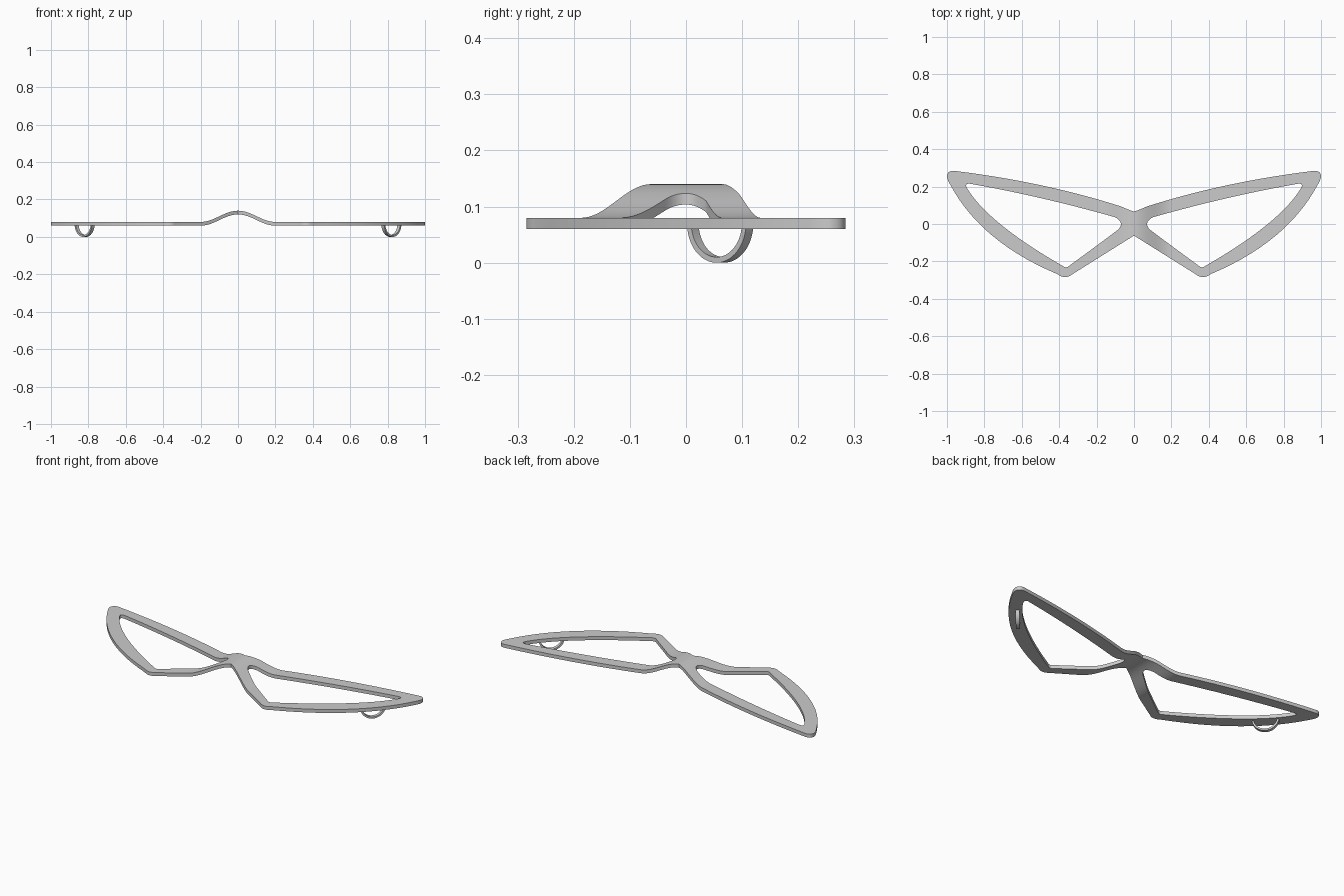
import bpy, bmesh, math
from mathutils import Vector

if "Cube" in bpy.data.objects:
    bpy.data.objects.remove(bpy.data.objects["Cube"])


def chain(pts, n=14):
    """Sample a chain of quadratic curves: point, control, point, control, point..."""
    out = [Vector(pts[0])]
    for i in range(0, len(pts) - 2, 2):
        a, c, b = (Vector(p) for p in pts[i:i + 3])
        for k in range(1, n + 1):
            t = k / n
            out.append(a * (1 - t) ** 2 + c * 2 * t * (1 - t) + b * t * t)
    return out


def finish(name, bm):
    bmesh.ops.recalc_face_normals(bm, faces=bm.faces)
    me = bpy.data.meshes.new(name)
    bm.to_mesh(me)
    bm.free()
    ob = bpy.data.objects.new(name, me)
    bpy.context.collection.objects.link(ob)
    mirror = ob.modifiers.new("Mirror", 'MIRROR')
    mirror.merge_threshold = 0.0005
    bpy.ops.object.select_all(action='DESELECT')
    ob.select_set(True)
    bpy.context.view_layer.objects.active = ob
    bpy.ops.object.modifier_apply(modifier="Mirror")
    bpy.ops.object.shade_smooth_by_angle(angle=math.radians(30))
    return ob


# Right half of the frame outline and its wing-shaped opening
outer = chain([(0, .066), (.035, .078), (.07, .094), (.48, .225), (.96, .284),
               (.995, .288), (1, .258), (1, .24), (.985, .215), (.822, -.095),
               (.41, -.268), (.385, -.284), (.37, -.284), (.35, -.284),
               (.335, -.272), (.168, -.167), (0, -.062)])
inner = chain([(.07, 0), (.07, .018), (.10, .036), (.495, .148), (.87, .214),
               (.91, .222), (.892, .19), (.778, .003), (.375, -.228),
               (.362, -.236), (.35, -.226), (.222, -.133), (.095, -.038),
               (.07, -.02), (.07, 0)])[:-1]

# Frame plate: filled outline, sliced across the bridge, thickened, then arched
bm = bmesh.new()
for loop in (outer, inner):
    vs = [bm.verts.new((p.x, p.y, .08)) for p in loop]
    for i, v in enumerate(vs):
        bm.edges.new((v, vs[(i + 1) % len(vs)]))
bmesh.ops.triangle_fill(bm, use_beauty=True, edges=bm.edges[:])
for k in range(1, 22):
    bmesh.ops.bisect_plane(bm, geom=bm.verts[:] + bm.edges[:] + bm.faces[:], dist=1e-5,
                           plane_co=(k * .01, 0, 0), plane_no=(1, 0, 0))
ext = bmesh.ops.extrude_face_region(bm, geom=bm.faces[:], use_keep_orig=True)
bmesh.ops.translate(bm, vec=(0, 0, -.02),
                    verts=[g for g in ext["geom"] if isinstance(g, bmesh.types.BMVert)])
seam = [f for f in bm.faces if all(abs(v.co.x) < 1e-5 for v in f.verts)]
bmesh.ops.delete(bm, geom=seam, context='FACES')
for v in bm.verts:
    if v.co.x < .2:
        v.co.z += .03 * (1 + math.cos(math.pi * v.co.x / .2))
finish("mask_frame", bm)

# Strap loops: flat half rings under the outer edges, along the band direction
bm = bmesh.new()
along, across = Vector((.66, .75, 0)), Vector((.75, -.66, 0))
centre, up = Vector((.82, .061, .07)), Vector((0, 0, 1))
rows = []
for k in range(33):
    a = math.pi + math.pi * k / 32
    ray = along * math.cos(a) + up * math.sin(a)
    rows.append([bm.verts.new(centre + ray * r + across * w)
                 for r, w in ((.07, -.01), (.07, .01), (.06, .01), (.06, -.01))])
for a, b in zip(rows, rows[1:]):
    for i in range(4):
        j = (i + 1) % 4
        bm.faces.new((a[i], a[j], b[j], b[i]))
bm.faces.new(rows[0])
bm.faces.new(rows[-1])
finish("strap_loops", bm)
